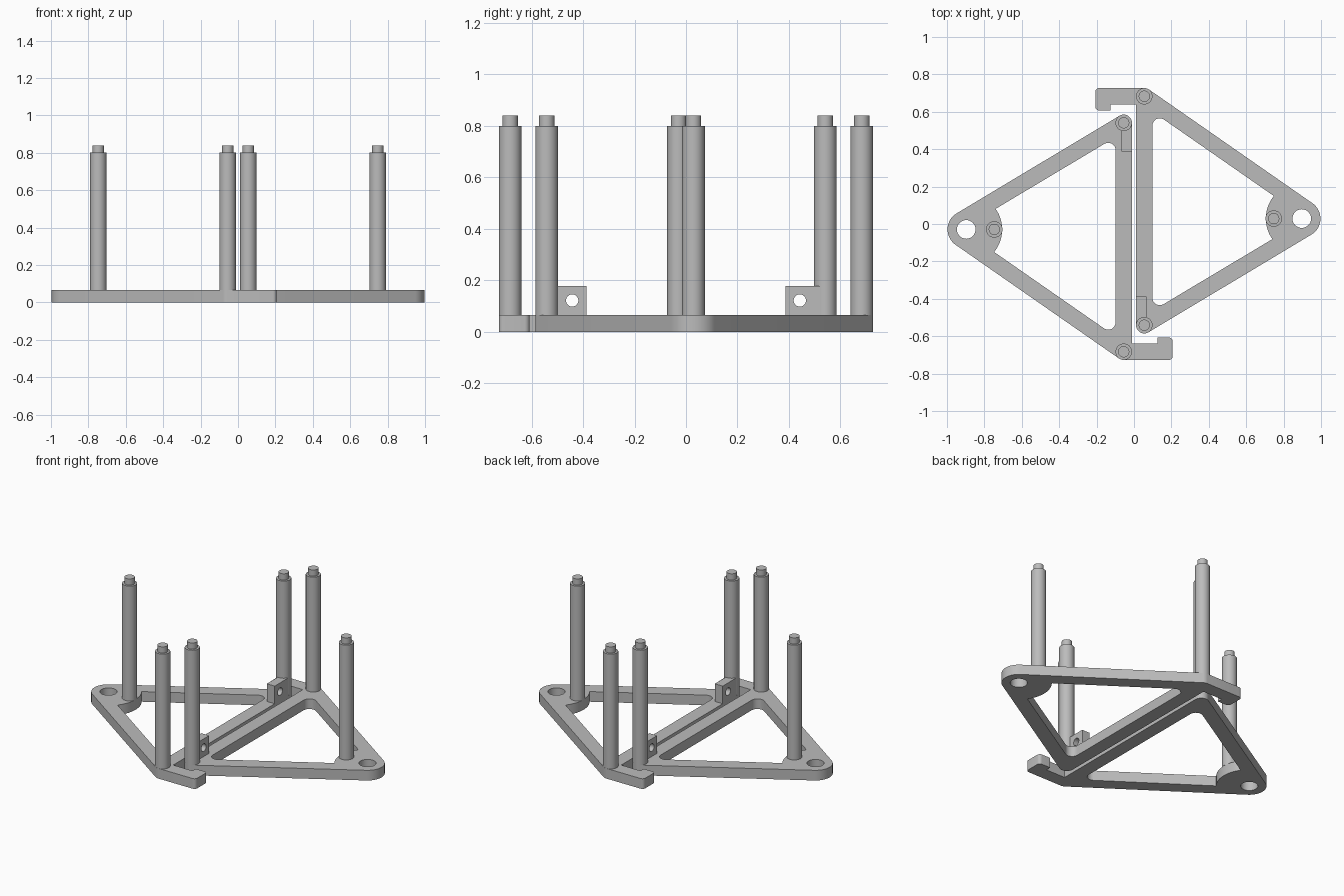
import bpy, bmesh
from math import radians, sin, cos, pi
from mathutils import Matrix, Vector

cube = bpy.data.objects.get("Cube")
if cube:
    bpy.data.objects.remove(cube, do_unlink=True)

grey = bpy.data.materials.new("plain_grey")
grey.use_nodes = True
GREY = (0.5, 0.5, 0.5, 1)
grey.diffuse_color = GREY
grey.node_tree.nodes["Principled BSDF"].inputs["Base Color"].default_value = GREY

THICK = 0.065
POST_R = 0.044
TOP, BOTTOM, TIP = (0.055, 0.683), (0.055, -0.541), (0.897, 0.029)
UP, DOWN = 55.2, -59.1        # outward directions of the two slanted bars
EDGE = TOP[0] - POST_R        # straight edge facing the other half
parts = []


def arc(centre, r, a, b, n=12):
    angles = [radians(a + (b - a) * i / n) for i in range(n + 1)]
    return [(centre[0] + r * cos(t), centre[1] + r * sin(t)) for t in angles]


def circle(centre, r, n=32):
    return arc(centre, r, 0, 360, n)[:-1]


def add_part(name, mesh):
    """Link a mesh and its copy turned half way round."""
    mesh.materials.clear()
    mesh.materials.append(grey)
    other = mesh.copy()
    other.transform(Matrix.Rotation(pi, 4, "Z"))
    for side, data in (("left", mesh), ("right", other)):
        obj = bpy.data.objects.new(f"{side}_{name}", data)
        bpy.context.collection.objects.link(obj)
        parts.append(obj)


def extrude_outline(name, loops, depth, matrix):
    """Extrude a filled outline with holes, then weld it to a solid."""
    curve = bpy.data.curves.new(name, "CURVE")
    curve.dimensions, curve.fill_mode, curve.extrude = "2D", "BOTH", depth / 2
    for loop in loops:
        spline = curve.splines.new("POLY")
        spline.points.add(len(loop) - 1)
        for point, (x, y) in zip(spline.points, loop):
            point.co = (x, y, 0, 1)
        spline.use_cyclic_u = True
    temp = bpy.data.objects.new("temp", curve)
    bpy.context.collection.objects.link(temp)
    graph = bpy.context.evaluated_depsgraph_get()
    mesh = bpy.data.meshes.new_from_object(temp.evaluated_get(graph))
    bpy.data.objects.remove(temp, do_unlink=True)
    bm = bmesh.new()
    bm.from_mesh(mesh)
    bmesh.ops.remove_doubles(bm, verts=bm.verts, dist=1e-5)
    bmesh.ops.recalc_face_normals(bm, faces=bm.faces)
    bm.to_mesh(mesh)
    bm.free()
    mesh.transform(matrix)
    add_part(name, mesh)


# Triangular frame with a hooked arm
hook_end, hook_low, hook_high = -0.207, 0.607, TOP[1] + POST_R
r = 0.02
outline = [(EDGE, 0.64), (-0.126, 0.64), (-0.126, hook_low)]
outline += arc((hook_end + r, hook_low + r), r, 270, 180, 6)
outline += arc((hook_end + r, hook_high - r), r, 180, 90, 6)
outline += arc(TOP, POST_R, 90, UP)
outline += arc(TIP, 0.1, UP, DOWN, 24)
outline += arc(BOTTOM, POST_R, DOWN, -180)

# Window inside the frame, bitten by the round pad under the tip post
window = arc((0.138, 0.525), 0.04, 180, UP)
window += arc(TIP, 0.192, 141, 215, 16)
window += arc((0.138, -0.394), 0.04, DOWN, -180)
extrude_outline("frame", [outline, window, circle(TIP, 0.05)], THICK,
                Matrix.Translation((0, 0, THICK / 2)))

# Upright tab with a cross hole
tab_top, tab_width = 0.178, 0.056
tab = [(-0.52, THICK), (-0.387, THICK), (-0.387, tab_top), (-0.52, tab_top)]
upright = Matrix(((0, 0, 1), (1, 0, 0), (0, 1, 0))).to_4x4()
extrude_outline("tab", [tab, circle((-0.442, 0.122), 0.024, 24)], tab_width,
                Matrix.Translation((EDGE + tab_width / 2, 0, 0)) @ upright)


# Posts, each with a narrower peg on top
def add_post(name, place):
    bm = bmesh.new()
    profile = [(0, THICK), (POST_R, THICK), (POST_R, 0.8), (0.03, 0.8),
               (0.03, 0.84), (0, 0.84)]
    verts = [bm.verts.new((x, 0, z)) for x, z in profile]
    edges = [bm.edges.new(pair) for pair in zip(verts, verts[1:])]
    bmesh.ops.spin(bm, geom=verts + edges, cent=(0, 0, 0), axis=(0, 0, 1),
                   angle=2 * pi, steps=32)
    bmesh.ops.remove_doubles(bm, verts=bm.verts, dist=1e-5)
    bmesh.ops.recalc_face_normals(bm, faces=bm.faces)
    bmesh.ops.translate(bm, verts=bm.verts, vec=Vector((*place, 0)))
    mesh = bpy.data.meshes.new(name)
    bm.to_mesh(mesh)
    bm.free()
    add_part(name, mesh)


add_post("hook_post", TOP)
add_post("tab_post", BOTTOM)
add_post("tip_post", (0.747, TIP[1]))

# Smooth the round walls and keep the edges sharp
bpy.ops.object.select_all(action="DESELECT")
for obj in parts:
    obj.select_set(True)
bpy.context.view_layer.objects.active = parts[0]
bpy.ops.object.shade_smooth_by_angle(angle=radians(30))
